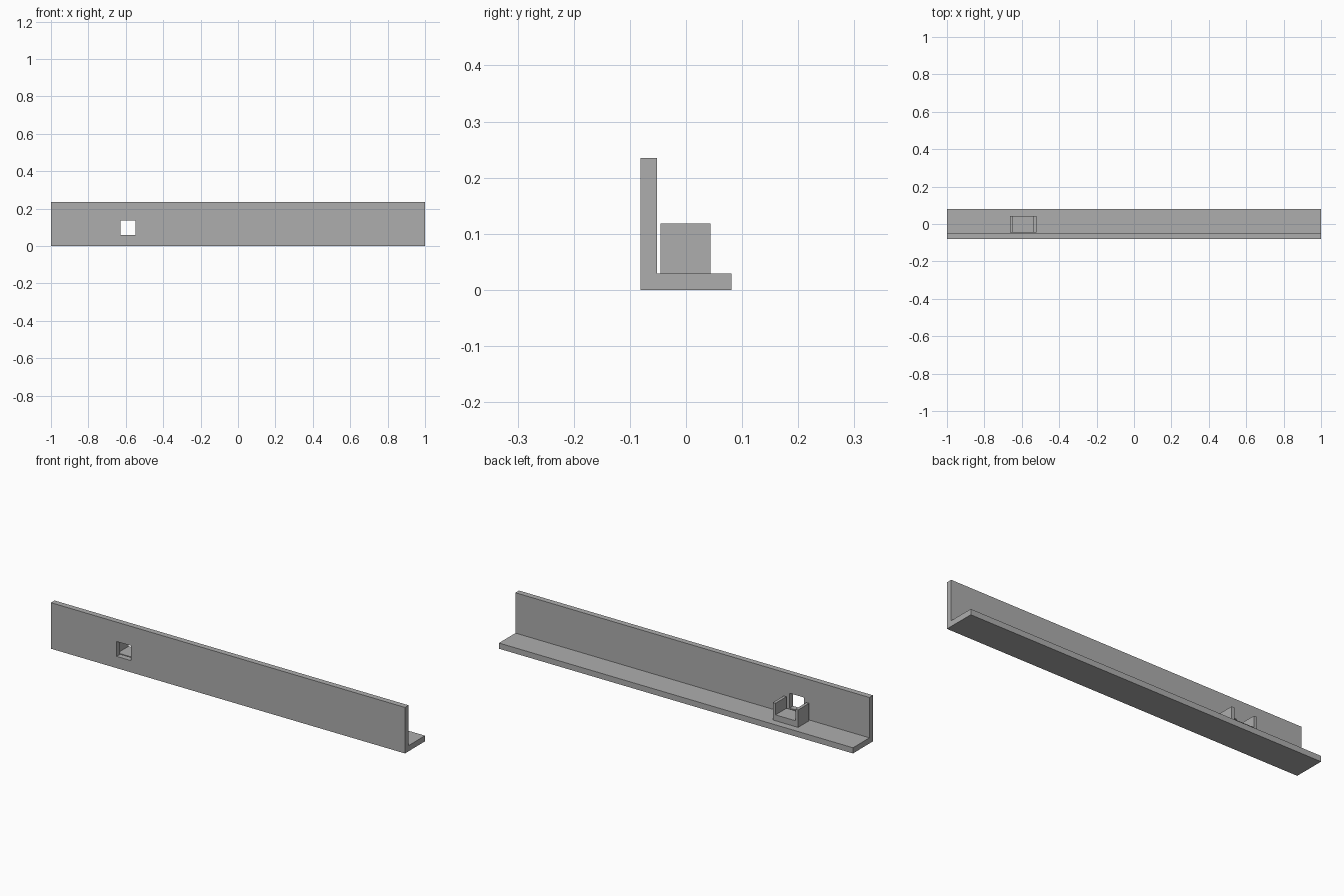
import bpy
import bmesh

default = bpy.data.objects.get("Cube")
if default:
    bpy.data.objects.remove(default, do_unlink=True)

grey = bpy.data.materials.new("plain_grey")
grey.use_nodes = True
colour = (0.42, 0.42, 0.42, 1)
grey.diffuse_color = colour
grey.node_tree.nodes["Principled BSDF"].inputs["Base Color"].default_value = colour


def extrude_profile(name, points, axis, start, end):
    """Extrude a closed (u, z) outline along x or y."""
    bm = bmesh.new()

    def place(u, z):
        return (start, u, z) if axis == "x" else (u, start, z)

    face = bm.faces.new([bm.verts.new(place(u, z)) for u, z in points])
    result = bmesh.ops.extrude_face_region(bm, geom=[face])
    moved = [v for v in result["geom"] if isinstance(v, bmesh.types.BMVert)]
    step = (end - start, 0, 0) if axis == "x" else (0, end - start, 0)
    bmesh.ops.translate(bm, verts=moved, vec=step)
    bmesh.ops.recalc_face_normals(bm, faces=bm.faces)
    mesh = bpy.data.meshes.new(name)
    bm.to_mesh(mesh)
    bm.free()
    mesh.materials.append(grey)
    obj = bpy.data.objects.new(name, mesh)
    bpy.context.collection.objects.link(obj)
    return obj


def rectangle(u0, u1, z0, z1):
    return [(u0, z0), (u1, z0), (u1, z1), (u0, z1)]


# Long angle rail: tall front wall with a shelf behind it
half_depth, thick, height = 0.081, 0.029, 0.235
inner = thick - half_depth
rail = extrude_profile("angle_rail", [
    (-half_depth, 0), (half_depth, 0), (half_depth, thick),
    (inner, thick), (inner, height), (-half_depth, height)], "x", -1, 1)

# Square window through the wall
cutter = extrude_profile("window_cutter", rectangle(-0.629, -0.549, 0.06, 0.136),
                         "y", -0.1, inner + 0.004)
cutter.hide_render = True
cut = rail.modifiers.new("window", "BOOLEAN")
cut.object = cutter
cut.solver = "EXACT"
bpy.context.view_layer.objects.active = rail
bpy.ops.object.modifier_apply(modifier=cut.name)
bpy.data.objects.remove(cutter, do_unlink=True)

# U-shaped cradle standing on the shelf behind the window
left, right, side = -0.664, -0.521, 0.0155
floor, top = 0.059, 0.118
extrude_profile("cradle", [
    (left, thick), (right, thick), (right, top), (right - side, top),
    (right - side, floor), (left + side, floor), (left + side, top),
    (left, top)], "y", -0.045, 0.044)
